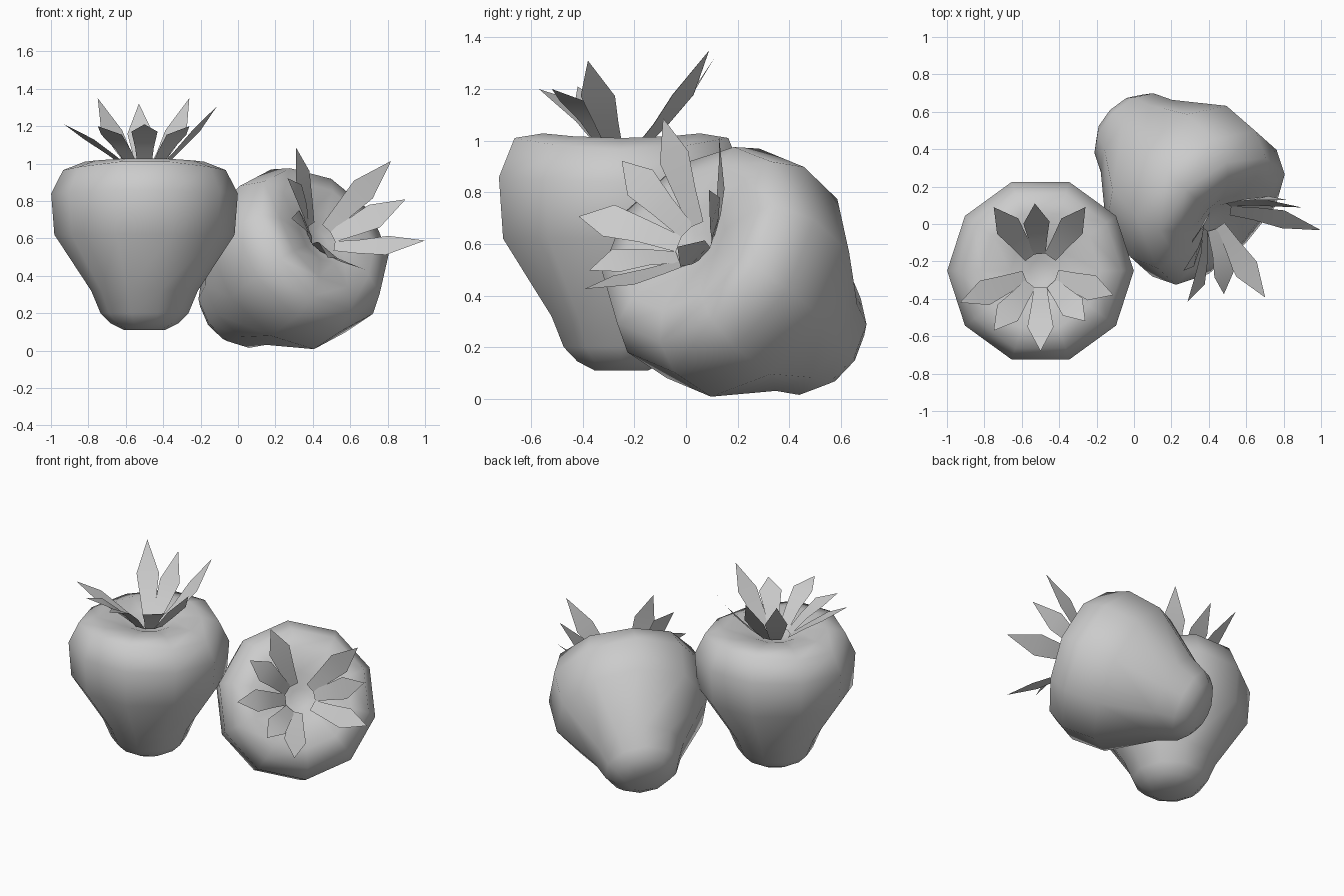
import bpy, bmesh, math
from mathutils import Vector, Matrix

if "Cube" in bpy.data.objects:
    bpy.data.objects.remove(bpy.data.objects["Cube"])

SIDES = 10
# Berry profile: radius, height, front/back height swell
PROFILE = [(0.11, 0.11, 0), (0.18, 0.145, 0), (0.235, 0.20, 0), (0.285, 0.32, 0),
           (0.482, 0.62, 0), (0.499, 0.85, 0.01), (0.435, 0.99, 0.025),
           (0.32, 1.02, 0.01), (0.16, 0.99, 0), (0.06, 0.95, 0)]

# Leaf tips relative to the berry axis, with how far the middle bulges upward
LEAVES = [((-0.03, 0.36, 1.32), -0.03), ((-0.25, 0.34, 1.35), -0.03),
          ((0.24, 0.34, 1.35), -0.03), ((0.39, -0.13, 1.31), -0.01),
          ((0.24, -0.27, 1.20), 0.04), ((0.00, -0.43, 1.21), 0.05),
          ((-0.25, -0.32, 1.20), 0.04), ((-0.43, -0.17, 1.21), 0.01)]


def add_object(name, bm, matrix):
    bmesh.ops.recalc_face_normals(bm, faces=bm.faces)
    mesh = bpy.data.meshes.new(name)
    bm.to_mesh(mesh)
    bm.free()
    for p in mesh.polygons:
        p.use_smooth = True
    ob = bpy.data.objects.new(name, mesh)
    ob.matrix_world = matrix
    bpy.context.collection.objects.link(ob)
    return ob


def berry_body(name, matrix):
    bm = bmesh.new()
    rings = []
    for r, z, swell in PROFILE:
        ring = []
        for i in range(SIDES):
            a = 2 * math.pi * i / SIDES
            ring.append(bm.verts.new((r * math.cos(a), r * math.sin(a),
                                      z - swell * math.cos(2 * a))))
        rings.append(ring)
    for lo, hi in zip(rings, rings[1:]):
        for i in range(SIDES):
            j = (i + 1) % SIDES
            bm.faces.new((lo[i], lo[j], hi[j], hi[i]))
    bm.faces.new(rings[0][::-1])
    bm.faces.new(rings[-1])
    return add_object(name, bm, matrix)


def leaf_crown(name, matrix):
    bm = bmesh.new()
    for tip, bulge in LEAVES:
        tip = Vector(tip)
        out = Vector((tip.x, tip.y, 0)).normalized()
        side = Vector((-out.y, out.x, 0))
        base = out * 0.09 + Vector((0, 0, 0.975))
        rows = []
        for t, w, b in ((0, 0.035, 0), (0.3, 0.05, 0.8), (0.62, 0.07, 1)):
            c = base.lerp(tip, t) + Vector((0, 0, bulge * b))
            rows.append([bm.verts.new(c - side * w), bm.verts.new(c + side * w)])
        for a, b in zip(rows, rows[1:]):
            bm.faces.new((a[0], a[1], b[1], b[0]))
        bm.faces.new((rows[-1][0], rows[-1][1], bm.verts.new(tip)))
    return add_object(name, bm, matrix)


# Upright berry placement
upright = Matrix.Translation((-0.5, -0.25, 0))

# Tipped berry placement: axis leans to the front right
up = Vector((0.61, -0.62, 0.495)).normalized()
across = Vector((0.37, -0.33, -0.87))
across = (across - up * across.dot(up)).normalized()
back = up.cross(across)
tipped = Matrix((across, back, up)).transposed().to_4x4()
tipped.translation = (-0.15, 0.64, 0.12)

for label, m in (("upright", upright), ("tipped", tipped)):
    berry_body(label + "_berry", m)
    leaf_crown(label + "_leaves", m)
